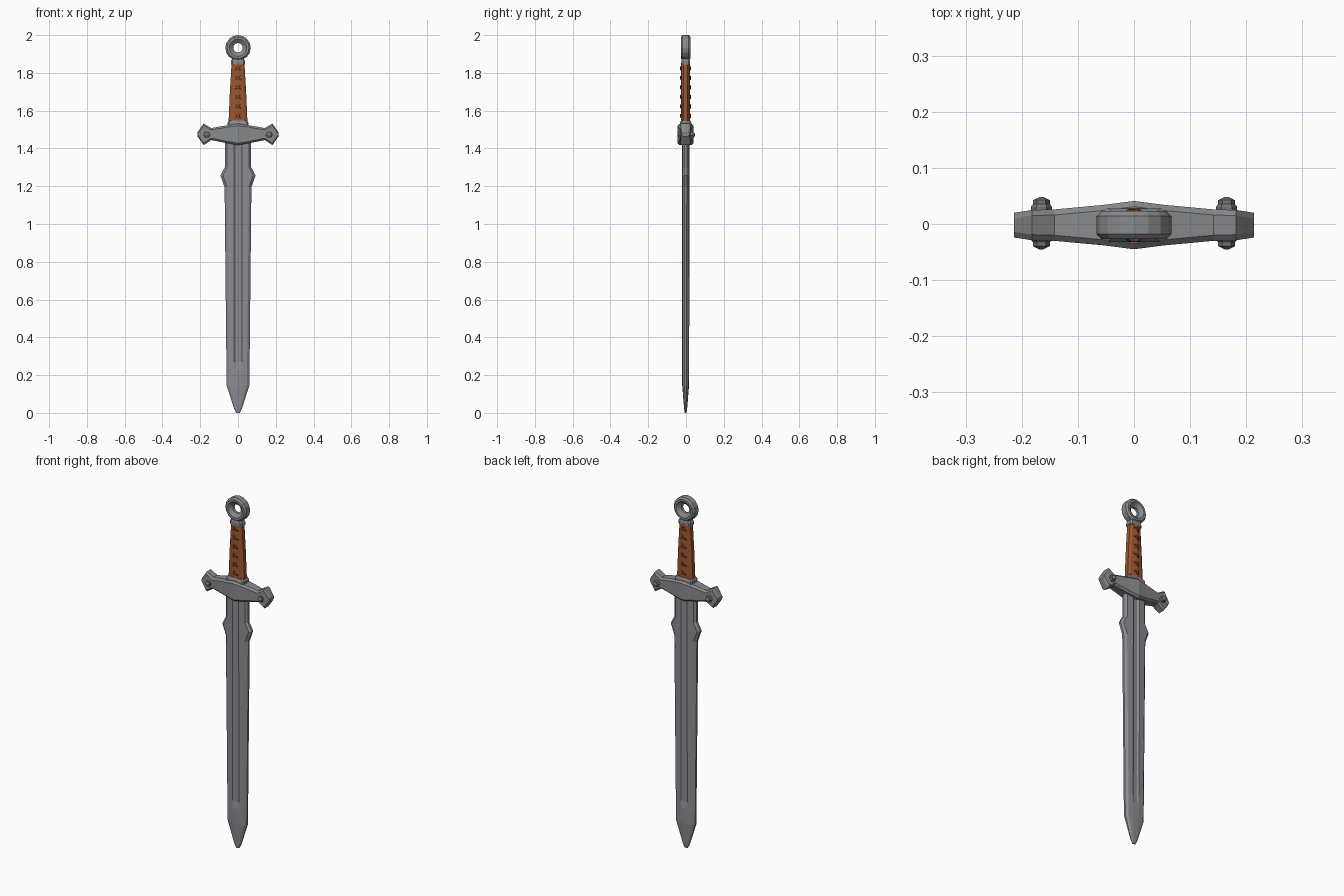
import bpy, bmesh, math
from mathutils import Matrix, Vector

if "Cube" in bpy.data.objects:
    bpy.data.objects.remove(bpy.data.objects["Cube"])

YC = -0.002  # depth centre of the main parts

def mat(name, c):
    m = bpy.data.materials.new(name)
    m.diffuse_color = (*c, 1)
    m.use_nodes = True
    m.node_tree.nodes["Principled BSDF"].inputs["Base Color"].default_value = m.diffuse_color
    return m

steel = mat("blade steel", (0.27, 0.265, 0.29))
iron = mat("guard iron", (0.25, 0.255, 0.265))
dark = mat("rivet iron", (0.17, 0.175, 0.185))
leather = mat("leather", (0.33, 0.095, 0.03))
lace = mat("leather lace", (0.22, 0.06, 0.02))

def finish(name, bm, m):
    bmesh.ops.recalc_face_normals(bm, faces=bm.faces)
    me = bpy.data.meshes.new(name)
    bm.to_mesh(me)
    bm.free()
    me.materials.append(m)
    ob = bpy.data.objects.new(name, me)
    bpy.context.collection.objects.link(ob)
    return ob

def loft(name, rings, m, closed=False):
    """Skin a list of equal point rings; cap the ends unless closed."""
    bm = bmesh.new()
    vr = [[bm.verts.new(p) for p in r] for r in rings]
    n = len(vr[0])
    for i in range(len(vr) if closed else len(vr) - 1):
        a, b = vr[i], vr[(i + 1) % len(vr)]
        for j in range(n):
            k = (j + 1) % n
            bm.faces.new((a[j], a[k], b[k], b[j]))
    if not closed:
        bm.faces.new(vr[0])
        bm.faces.new(vr[-1])
    return finish(name, bm, m)

def mirrored(half):
    """Quarter section (x>0,y>0), edge to centre -> full loop."""
    q = half + [(-x, y) for x, y in reversed(half) if x > 1e-6]
    return q + [(-x, -y) for x, y in q]

# Blade: bevelled edges, side spurs, shallow central fuller
def blade_ring(z, w, t, f):
    b = min(0.013, w * 0.35)
    half = [(w, t * 0.3), (w - b, t * 0.85), (min(0.02, w * 0.35), t),
            (min(0.011, w * 0.2), t - f), (0, t - f)]
    return [(x, y + YC, z) for x, y in mirrored(half)]

blade = [(0.0, 0.010, 0.004, 0), (0.02, 0.020, 0.008, 0), (0.145, 0.060, 0.018, 0),
         (0.23, 0.061, 0.019, 0), (0.27, 0.0615, 0.019, 0.006), (1.195, 0.071, 0.02, 0.006),
         (1.215, 0.078, 0.02, 0.006), (1.257, 0.093, 0.02, 0.006),
         (1.285, 0.079, 0.02, 0.006), (1.30, 0.070, 0.02, 0.006), (1.45, 0.070, 0.02, 0.006)]
loft("blade", [blade_ring(*s) for s in blade], steel)

# Crossguard: chamfered section swept along x, flared ends
def guard_ring(x, z0, z1, d):
    c = 0.010
    pts = [(d, z0 + c), (d, z1 - c), (d - c, z1), (-d + c, z1),
           (-d, z1 - c), (-d, z0 + c), (-d + c, z0), (d - c, z0)]
    return [(x, y + YC, z) for y, z in pts]

side = [(0, 1.418, 1.53, 0.043), (0.055, 1.427, 1.523, 0.036), (0.142, 1.444, 1.508, 0.028),
        (0.182, 1.418, 1.532, 0.027), (0.214, 1.463, 1.486, 0.022)]
loft("crossguard", [guard_ring(-x, a, b, d) for x, a, b, d in side[:0:-1]] +
     [guard_ring(*s) for s in side], iron)

# Rivets through both guard ends
def disc(cx, y, r, z=1.472, n=6):
    return [(cx + r * math.cos(2 * math.pi * i / n), y,
             z + r * math.sin(2 * math.pi * i / n)) for i in range(n)]

for sx in (-1, 1):
    for sy in (-1, 1):
        cy = 0.0015
        loft("guard_rivet", [disc(sx * 0.165, cy + sy * y, r) for y, r in
             ((0.015, 0.019), (0.029, 0.019), (0.033, 0.016), (0.034, 0.015),
              (0.041, 0.015), (0.047, 0.003))], dark)

# Collars at each end of the grip
def collar_ring(z, w, d):
    c = 0.008
    return [(x, y + YC, z) for x, y in mirrored([(w, d - c), (w - c, d)])]

loft("lower_collar", [collar_ring(1.51, 0.056, 0.03), collar_ring(1.536, 0.056, 0.03),
                      collar_ring(1.547, 0.048, 0.025)], iron)
loft("pommel_neck", [collar_ring(1.845, 0.037, 0.023), collar_ring(1.862, 0.037, 0.023),
                     collar_ring(1.885, 0.026, 0.018)], iron)

# Grip: tapered with a slight ridge front and back
def grip_ring(z, w):
    half = [(w, 0.011), (w * 0.72, 0.019), (0, 0.024)]
    return [(x, y + YC, z) for x, y in mirrored(half)]

loft("grip", [grip_ring(1.54, 0.050), grip_ring(1.70, 0.043), grip_ring(1.852, 0.034)], leather)

# Crossed lacing on the front and back of the grip
for sy in (-1, 1):
    for i in range(6):
        z = 1.572 + i * 0.0505
        for tilt in (-1, 1):
            bm = bmesh.new()
            bmesh.ops.create_cube(bm, size=1, matrix=Matrix.Diagonal((0.046, 0.010, 0.009, 1)))
            # pinch ends down towards the leather
            for v in bm.verts:
                if v.co.y * sy > 0:
                    v.co.x *= 0.4
            bmesh.ops.transform(bm, verts=bm.verts, matrix=Matrix.Translation(
                Vector((0, YC + sy * 0.024, z))) @ Matrix.Rotation(tilt * 0.6, 4, 'Y'))
            finish("grip_lace", bm, lace)

# Ring pommel: bevelled section revolved around y, dished towards the hole
sec = [(0.067, -0.016), (0.067, 0.016), (0.058, 0.025), (0.046, 0.025), (0.025, 0.008),
       (0.025, -0.008), (0.046, -0.025), (0.058, -0.025)]
N = 16
rings = []
for i in range(N):
    a = 2 * math.pi * (i / N)
    rings.append([(r * math.cos(a), y + YC, 1.933 + r * math.sin(a)) for r, y in sec])
loft("ring_pommel", rings, iron, closed=True)
